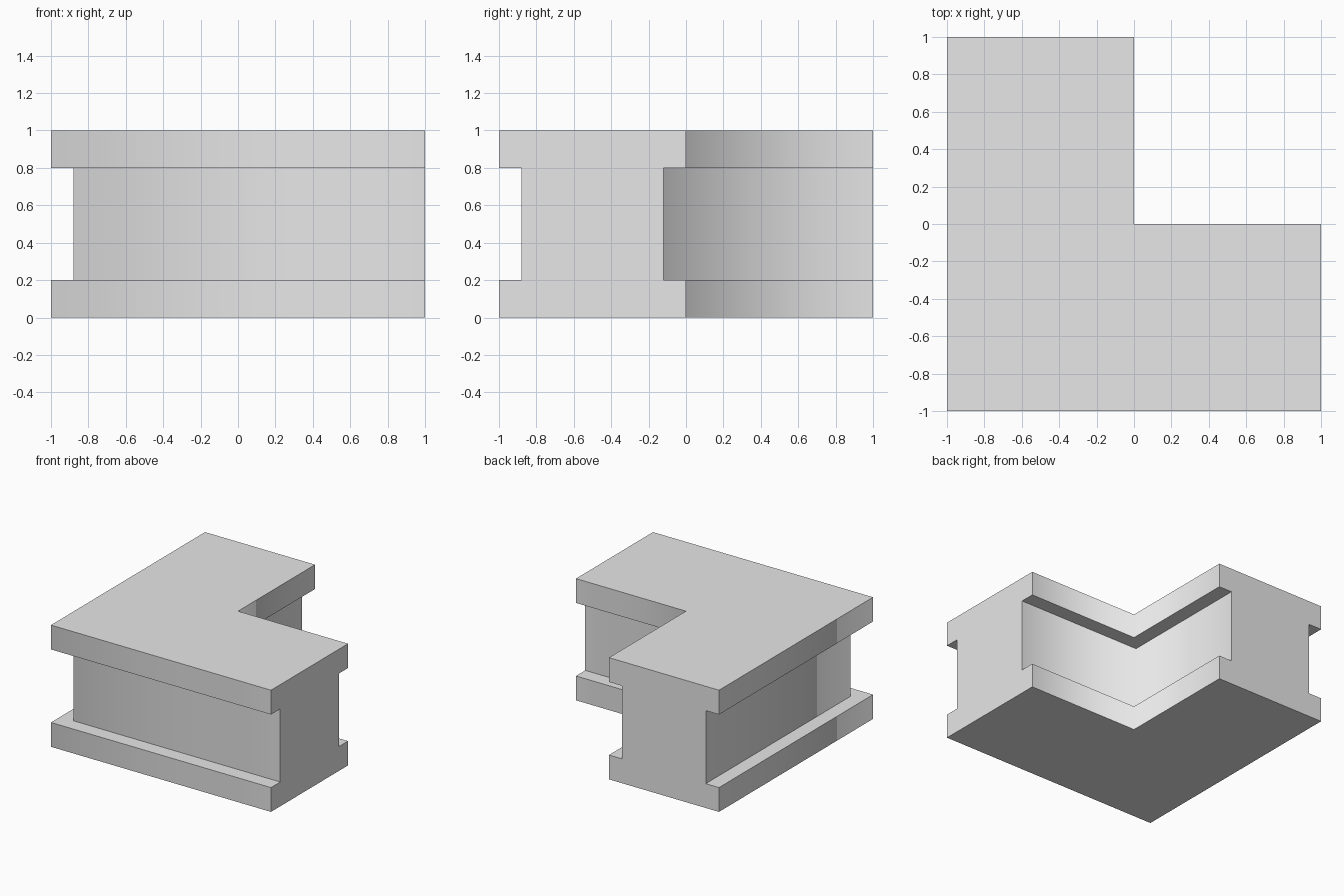
import bpy
import bmesh

cube = bpy.data.objects.get("Cube")
if cube:
    bpy.data.objects.remove(cube, do_unlink=True)

# Plain grey material
grey = bpy.data.materials.new("light grey")
grey.use_nodes = True
colour = (0.8, 0.8, 0.8, 1.0)
grey.diffuse_color = colour
grey.node_tree.nodes["Principled BSDF"].inputs["Base Color"].default_value = colour

# I-shaped cross-section: (offset towards the outside of the bend, height)
FLANGE, WEB = 0.5, 0.38
half = [(FLANGE, 0), (FLANGE, 0.2), (WEB, 0.2), (WEB, 0.8), (FLANGE, 0.8), (FLANGE, 1)]
profile = half + [(-s, z) for s, z in reversed(half)]

# Sweep the section from one end, round the mitred corner, to the other end
stations = [
    lambda s, z: (1, -0.5 - s, z),
    lambda s, z: (-0.5 - s, -0.5 - s, z),
    lambda s, z: (-0.5 - s, 1, z),
]
bm = bmesh.new()
rings = [[bm.verts.new(place(s, z)) for s, z in profile] for place in stations]
n = len(profile)
for a, b in zip(rings, rings[1:]):
    for i in range(n):
        j = (i + 1) % n
        bm.faces.new((a[i], a[j], b[j], b[i]))

# Flat end caps
bm.faces.new(rings[0])
bm.faces.new(rings[-1])
bmesh.ops.recalc_face_normals(bm, faces=bm.faces)

# Shading runs smoothly round the bend only; every other edge stays crisp
corner = set(rings[1])
for face in bm.faces:
    face.smooth = True
for edge in bm.edges:
    edge.smooth = all(v in corner for v in edge.verts)

mesh = bpy.data.meshes.new("corner_beam")
bm.to_mesh(mesh)
bm.free()
mesh.materials.append(grey)
beam = bpy.data.objects.new("corner_beam", mesh)
bpy.context.collection.objects.link(beam)
